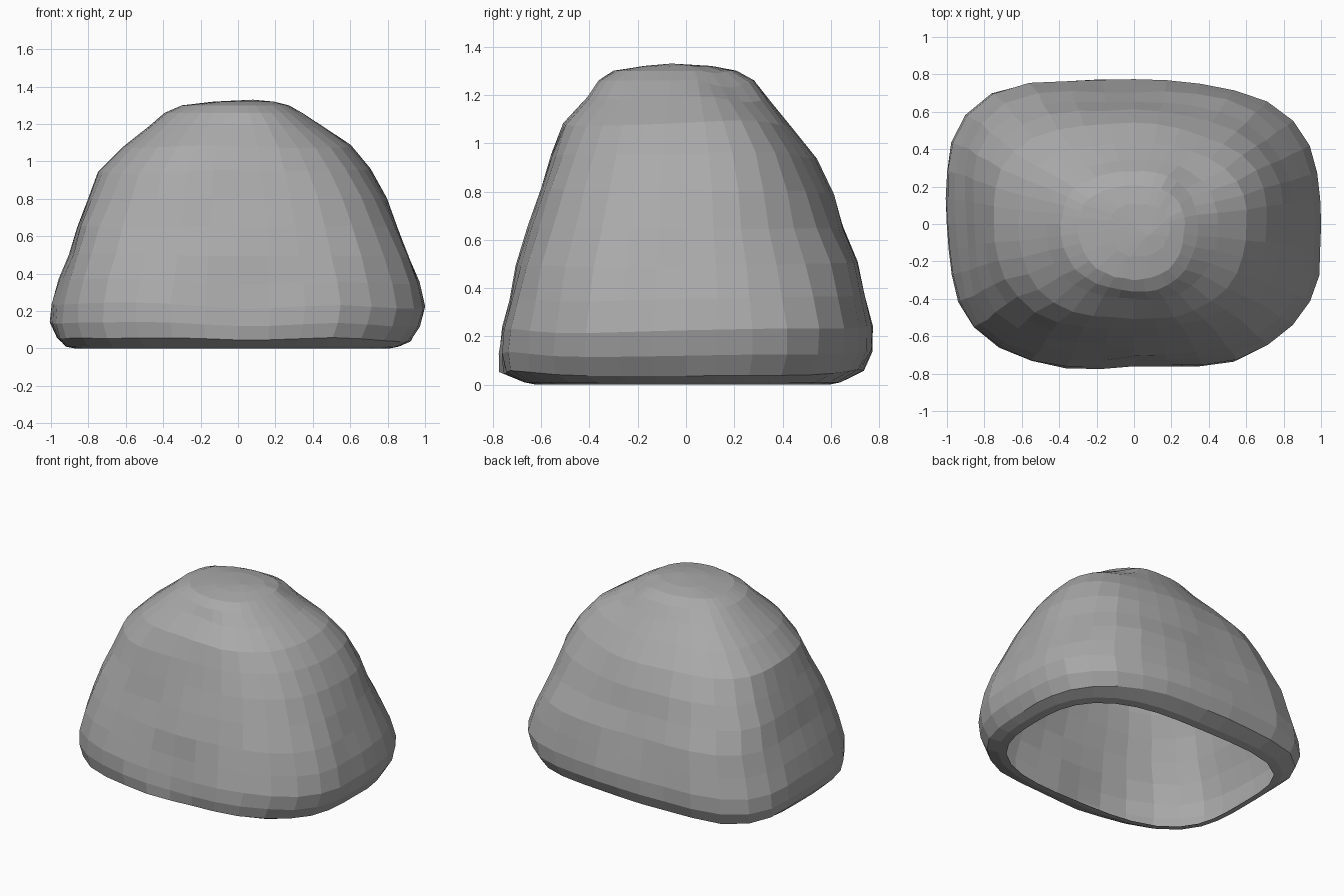
import bpy, bmesh, math, random
from mathutils import Vector, noise

random.seed(4)
cube = bpy.data.objects.get("Cube")
if cube:
    bpy.data.objects.remove(cube, do_unlink=True)

SEGMENTS = 36
HEIGHT = 1.33

# Height, then reach to the right, left, front and back
LEVELS = [
    (0.0, -0.87, 0.81, -0.62, 0.59),
    (0.01, -0.92, 0.86, -0.67, 0.64),
    (0.05, -0.97, 0.92, -0.76, 0.73),
    (0.13, -1.0, 0.97, -0.77, 0.77),
    (0.23, -0.99, 1.0, -0.76, 0.77),
    (0.36, -0.95, 0.97, -0.73, 0.74),
    (0.5, -0.90, 0.92, -0.70, 0.71),
    (0.65, -0.86, 0.86, -0.65, 0.65),
    (0.8, -0.80, 0.79, -0.60, 0.60),
    (0.95, -0.74, 0.70, -0.55, 0.53),
    (1.08, -0.61, 0.60, -0.50, 0.43),
    (1.19, -0.47, 0.45, -0.40, 0.34),
    (1.26, -0.39, 0.34, -0.36, 0.28),
    (1.3, -0.30, 0.27, -0.30, 0.20),
    (1.32, -0.13, 0.19, -0.18, 0.10),
]


def corner_power(x, y):
    """Squareness of the outline at each of the four corners."""
    if y > 0:
        return 2.75 if x > 0 else 4.2
    return 3.0 if x > 0 else 3.2


def outline_point(level, angle):
    z, left, right, front, back = level
    c, s = math.cos(angle), math.sin(angle)
    rise = (z / HEIGHT) ** 2
    power = corner_power(c, s) * (1 - rise) + 2.3 * rise
    r = (abs(c) ** power + abs(s) ** power) ** (-1 / power)
    point = Vector((r * c * (right if c > 0 else -left),
                    r * s * (back if s > 0 else -front), z))
    # Broad uneven chipping, strongest away from the flat base
    chip = noise.noise(point * 2.5) * 0.02 + random.uniform(-0.004, 0.004)
    if z > 0.03:
        point += Vector((c, s, 0)) * chip
    if 0.03 < z < 1.25:
        point.z += noise.noise(point * 1.7) * 0.025
    return point


def material(name, value):
    mat = bpy.data.materials.new(name)
    mat.use_nodes = True
    mat.diffuse_color = (value, value, value, 1)
    shader = mat.node_tree.nodes["Principled BSDF"]
    shader.inputs["Base Color"].default_value = mat.diffuse_color
    shader.inputs["Roughness"].default_value = 0.9
    return mat


# Boulder: stacked outlines forming a shell with an open underside
bm = bmesh.new()
rings = [[bm.verts.new(outline_point(level, math.tau * i / SEGMENTS))
          for i in range(SEGMENTS)] for level in LEVELS]
for lower, upper in zip(rings, rings[1:]):
    for i in range(SEGMENTS):
        j = (i + 1) % SEGMENTS
        bm.faces.new((lower[i], lower[j], upper[j], upper[i]))

# Crown
peak = bm.verts.new((0.08, -0.06, HEIGHT))
for i in range(SEGMENTS):
    bm.faces.new((rings[-1][i], rings[-1][(i + 1) % SEGMENTS], peak))

# Shallow notch beside the crown
notch = Vector((0.31, 0.2, 1.24))
for v in bm.verts:
    v.co.z -= 0.04 * max(0, 1 - (v.co - notch).length / 0.16)

mesh = bpy.data.meshes.new("boulder")
bm.to_mesh(mesh)
bm.free()
mesh.materials.append(material("stone grey", 0.4))
boulder = bpy.data.objects.new("boulder", mesh)
bpy.context.collection.objects.link(boulder)
